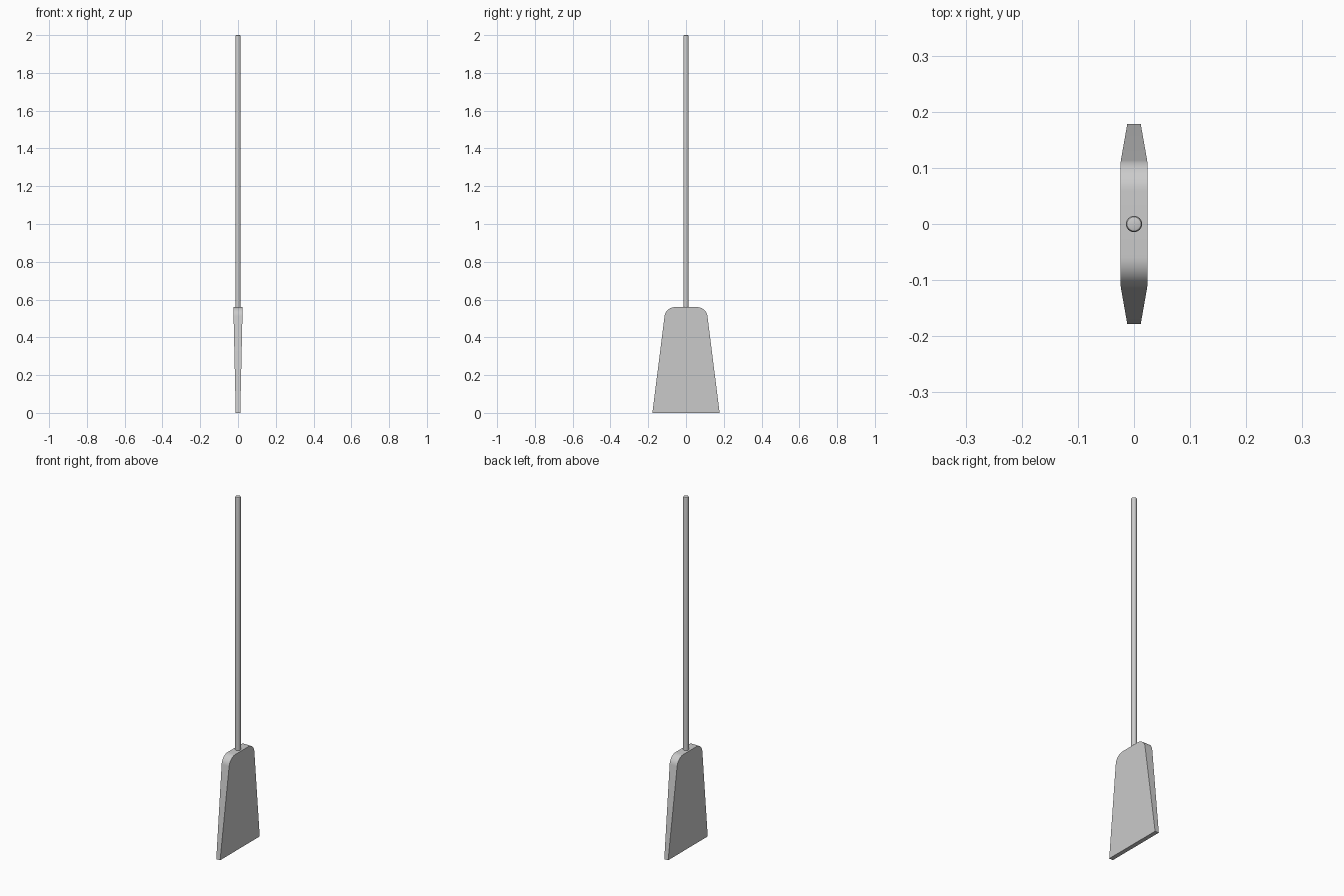
import bpy, bmesh, math

if "Cube" in bpy.data.objects:
    bpy.data.objects.remove(bpy.data.objects["Cube"])

def make_object(name, bm):
    bmesh.ops.recalc_face_normals(bm, faces=bm.faces)
    mesh = bpy.data.meshes.new(name)
    bm.to_mesh(mesh)
    bm.free()
    obj = bpy.data.objects.new(name, mesh)
    bpy.context.collection.objects.link(obj)
    bpy.ops.object.select_all(action='DESELECT')
    obj.select_set(True)
    bpy.context.view_layer.objects.active = obj
    bpy.ops.object.shade_smooth_by_angle(angle=math.radians(30))
    return obj

# Blade: flared profile with rounded shoulders, thinner towards the bottom
TOP, R, HALF_BASE, SLOPE = 0.56, 0.055, 0.178, 0.126
lean = math.atan(SLOPE)
cz = TOP - R
cy = HALF_BASE - SLOPE * (cz + R * math.sin(lean)) - R * math.cos(lean)
half = [(HALF_BASE, 0.0)]
for i in range(13):
    a = lean + (math.pi / 2 - lean) * i / 12
    half.append((cy + R * math.cos(a), cz + R * math.sin(a)))
profile = half + [(-y, z) for y, z in reversed(half)]

bm = bmesh.new()
sides = []
for s in (1, -1):
    verts = [bm.verts.new((s * (0.012 + 0.0125 * z / TOP), y, z)) for y, z in profile]
    bm.faces.new(verts)
    sides.append(verts)
n = len(profile)
for i in range(n):
    j = (i + 1) % n
    bm.faces.new((sides[0][i], sides[0][j], sides[1][j], sides[1][i]))
make_object("blade", bm)

# Handle: long round shaft with a softened top end
bm = bmesh.new()
profile = [(0.0145, 0.55), (0.0145, 1.994), (0.0140, 1.9967), (0.0125, 1.999), (0.0100, 2.0)]
SEG = 32
rings = [[bm.verts.new((r * math.cos(2 * math.pi * k / SEG), r * math.sin(2 * math.pi * k / SEG), z))
          for k in range(SEG)] for r, z in profile]
for lower, upper in zip(rings, rings[1:]):
    for k in range(SEG):
        m = (k + 1) % SEG
        bm.faces.new((lower[k], lower[m], upper[m], upper[k]))
bm.faces.new(rings[0])
bm.faces.new(rings[-1])
make_object("handle", bm)
